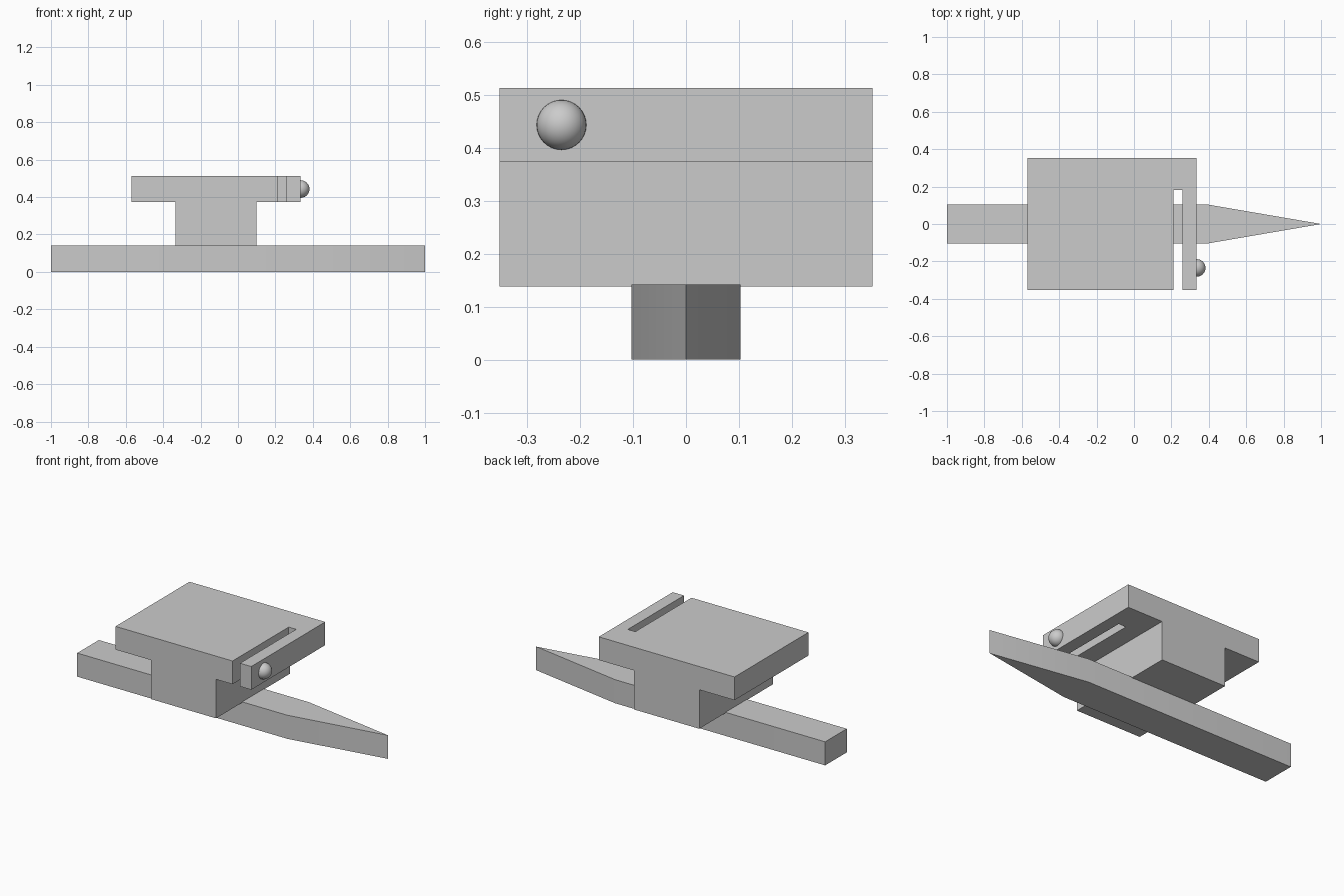
import bpy
import bmesh
import math
from mathutils import Vector

cube = bpy.data.objects.get("Cube")
if cube:
    bpy.data.objects.remove(cube, do_unlink=True)

grey = bpy.data.materials.new("plain grey")
grey.use_nodes = True
colour = (0.6, 0.6, 0.6, 1)
grey.diffuse_color = colour
grey.node_tree.nodes["Principled BSDF"].inputs["Base Color"].default_value = colour


def add_object(name, bm):
    bmesh.ops.recalc_face_normals(bm, faces=bm.faces)
    mesh = bpy.data.meshes.new(name)
    bm.to_mesh(mesh)
    bm.free()
    mesh.materials.append(grey)
    obj = bpy.data.objects.new(name, mesh)
    bpy.context.collection.objects.link(obj)
    return obj


def extrude_outline(name, points, direction):
    bm = bmesh.new()
    face = bm.faces.new([bm.verts.new(p) for p in points])
    result = bmesh.ops.extrude_face_region(bm, geom=[face], use_keep_orig=True)
    verts = [v for v in result["geom"] if isinstance(v, bmesh.types.BMVert)]
    bmesh.ops.translate(bm, verts=verts, vec=Vector(direction))
    return add_object(name, bm)


def smooth(obj):
    bpy.ops.object.select_all(action="DESELECT")
    obj.select_set(True)
    bpy.context.view_layer.objects.active = obj
    bpy.ops.object.shade_smooth_by_angle(angle=math.radians(30))


# Long bar with a wedge-shaped point
half = 0.103
bar = [(-1, -half), (0.4, -half), (1, 0), (0.4, half), (-1, half)]
smooth(extrude_outline("pointed_bar", [(x, y, 0) for x, y in bar], (0, 0, 0.142)))

# T-shaped block straddling the bar
depth = 0.352
low, mid, high = 0.138, 0.373, 0.513
tee = [(-0.335, low), (0.1, low), (0.1, mid), (0.335, mid),
       (0.335, high), (-0.57, high), (-0.57, mid), (-0.335, mid)]
block = extrude_outline("slotted_block", [(x, -depth, z) for x, z in tee], (0, 2 * depth, 0))

# Slot open at the front, leaving a narrow arm
slot = [(0.21, -0.5), (0.26, -0.5), (0.26, 0.183), (0.21, 0.183)]
cutter = extrude_outline("slot_cutter", [(x, y, 0.3) for x, y in slot], (0, 0, 0.3))
cutter.hide_render = True
cutter.hide_viewport = True
cut = block.modifiers.new("slot", "BOOLEAN")
cut.operation = "DIFFERENCE"
cut.solver = "EXACT"
cut.object = cutter

# Round knob set into the arm
bm = bmesh.new()
bmesh.ops.create_uvsphere(bm, u_segments=32, v_segments=16, radius=0.047)
knob = add_object("knob", bm)
knob.location = (0.335, -0.235, 0.443)
smooth(knob)
